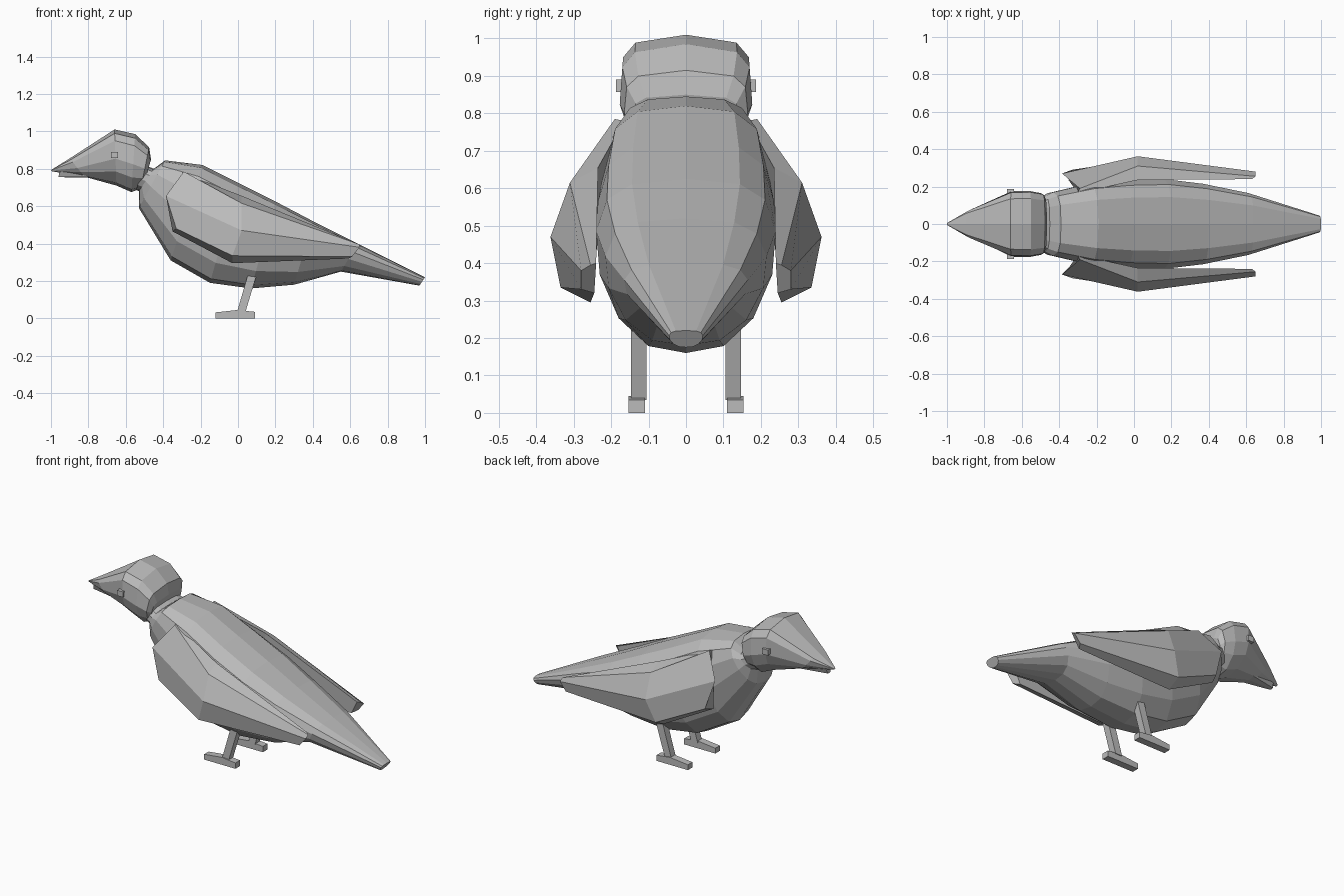
import bpy, bmesh

grey = bpy.data.materials.new("plain grey")
grey.diffuse_color = (0.5, 0.5, 0.5, 1)


def make(name, rings):
    """Skin closed rings of points into a capped, flat-faced solid."""
    bm = bmesh.new()
    vs = [[bm.verts.new(p) for p in r] for r in rings]
    n = len(vs[0])
    for a, b in zip(vs, vs[1:]):
        for i in range(n):
            j = (i + 1) % n
            bm.faces.new((a[i], a[j], b[j], b[i]))
    bm.faces.new(vs[0])
    bm.faces.new(vs[-1])
    bmesh.ops.recalc_face_normals(bm, faces=bm.faces)
    me = bpy.data.meshes.new(name)
    bm.to_mesh(me)
    bm.free()
    me.materials.append(grey)
    ob = bpy.data.objects.new(name, me)
    bpy.context.collection.objects.link(ob)
    return ob


def loft(name, stations, profile):
    """Station: top x, top z, bottom x, bottom z, half width."""
    full = profile + [(-u, t) for u, t in profile[-2:0:-1]]
    make(name, [[(bx + (tx - bx) * t, u * w, bz + (tz - bz) * t) for u, t in full]
                for tx, tz, bx, bz, w in stations])


def slab(name, outline, y0, y1):
    """Side outline extruded sideways."""
    make(name, [[(x, y, z) for x, z in outline] for y in (y0, y1)])


# body with neck and tapering tail
loft("body", [
    (-0.50, 0.82, -0.58, 0.70, 0.13),
    (-0.45, 0.80, -0.53, 0.68, 0.15),
    (-0.39, 0.845, -0.53, 0.59, 0.17),
    (-0.19, 0.82, -0.36, 0.31, 0.215),
    (0.00, 0.725, -0.15, 0.19, 0.235),
    (0.20, 0.625, 0.07, 0.16, 0.24),
    (0.40, 0.52, 0.30, 0.18, 0.215),
    (0.64, 0.40, 0.55, 0.25, 0.165),
    (1.00, 0.22, 0.97, 0.175, 0.045),
], [(0, 1), (0.6, 0.97), (0.88, 0.88), (1, 0.7), (0.96, 0.45),
    (0.75, 0.2), (0.42, 0.04), (0, 0)])

# head running into the upper beak
loft("head", [
    (-1.00, 0.793, -0.995, 0.786, 0.006),
    (-0.90, 0.855, -0.82, 0.757, 0.075),
    (-0.66, 1.01, -0.65, 0.71, 0.175),
    (-0.55, 0.985, -0.57, 0.675, 0.177),
    (-0.475, 0.915, -0.52, 0.695, 0.165),
    (-0.465, 0.85, -0.50, 0.73, 0.14),
], [(0, 1), (0.77, 0.93), (0.96, 0.8), (1, 0.48), (0.86, 0.25),
    (0.5, 0.05), (0, 0)])

# lower beak
loft("lower_beak", [
    (-0.955, 0.785, -0.96, 0.755, 0.02),
    (-0.76, 0.83, -0.78, 0.752, 0.08),
], [(0, 1), (1, 0.9), (0.6, 0.05), (0, 0)])

for side, s in (("right", -1), ("left", 1)):
    # folded wing: inner top, outer top, ridge, lower edge, inner bottom
    wing = [
        [(-0.30, 0.165, 0.78), (-0.29, 0.19, 0.785), (-0.385, 0.27, 0.655),
         (-0.33, 0.29, 0.48), (-0.35, 0.235, 0.465)],
        [(0.02, 0.235, 0.655), (0.02, 0.31, 0.615), (0.02, 0.362, 0.47),
         (-0.03, 0.335, 0.335), (-0.03, 0.255, 0.295)],
        [(0.63, 0.24, 0.40), (0.65, 0.255, 0.395), (0.65, 0.28, 0.38),
         (0.61, 0.28, 0.33), (0.59, 0.245, 0.32)],
    ]
    make(side + "_wing", [[(x, s * y, z) for x, y, z in r] for r in wing])

    # leg and foot
    slab(side + "_leg", [(0.055, 0.24), (0.105, 0.25), (0.04, 0.035), (-0.005, 0.035)],
         s * 0.105, s * 0.147)
    slab(side + "_foot", [(-0.12, 0), (0.09, 0), (0.09, 0.035), (0.04, 0.04),
                          (0.0, 0.045), (-0.12, 0.032)], s * 0.11, s * 0.153)

    # eye
    slab(side + "_eye", [(-0.68, 0.857), (-0.642, 0.857), (-0.642, 0.89), (-0.68, 0.89)],
         s * 0.15, s * 0.187)
